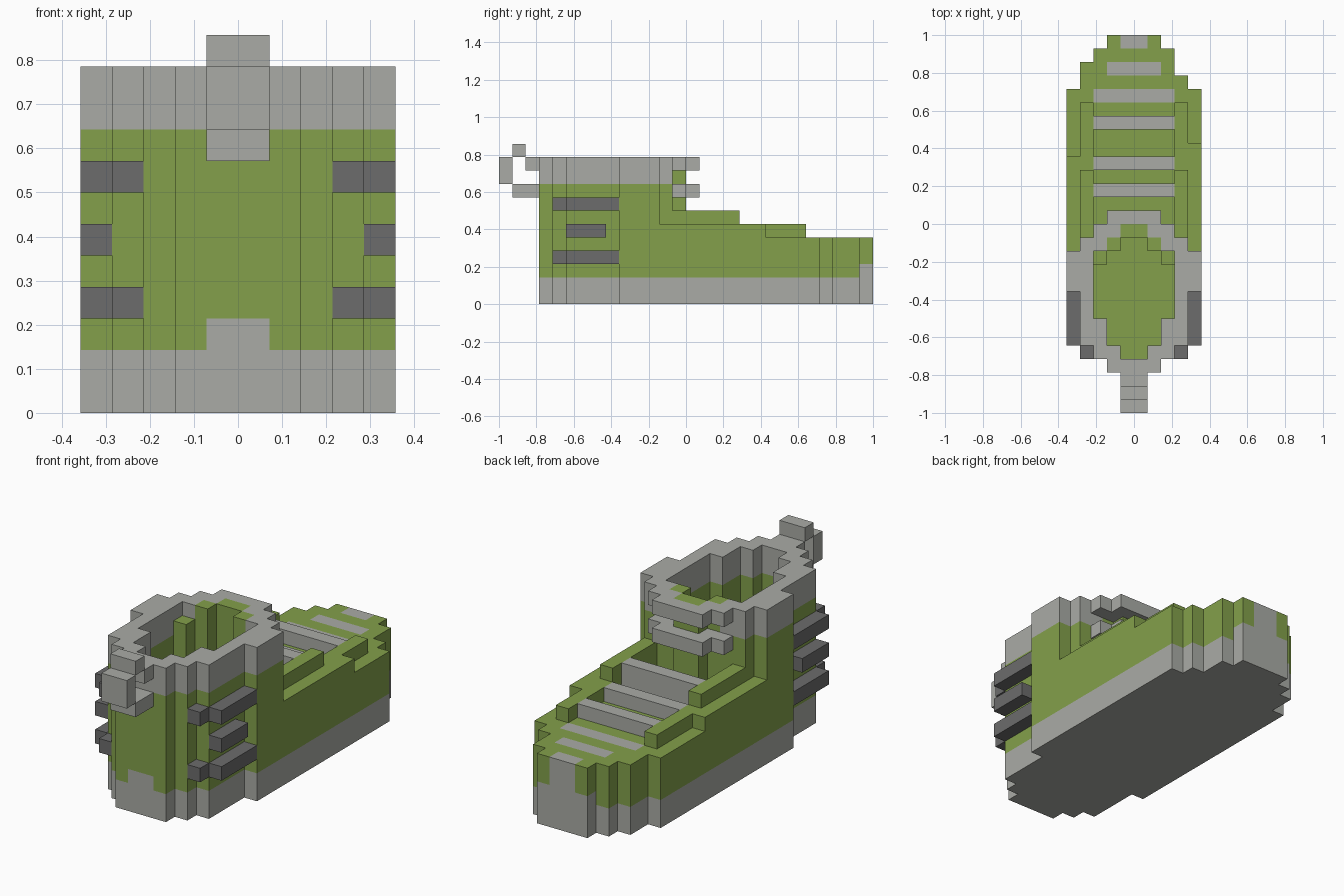
import bpy
import bmesh

if "Cube" in bpy.data.objects:
    bpy.data.objects.remove(bpy.data.objects["Cube"], do_unlink=True)

U = 2 / 28  # block size


def make_material(name, rgb):
    mat = bpy.data.materials.new(name)
    mat.use_nodes = True
    mat.diffuse_color = (*rgb, 1)
    mat.node_tree.nodes["Principled BSDF"].inputs["Base Color"].default_value = (*rgb, 1)
    return mat


MATS = {
    "grey": make_material("light_grey", (0.40, 0.41, 0.38)),
    "green": make_material("leaf_green", (0.227, 0.352, 0.070)),
    "dark": make_material("dark_grey", (0.150, 0.150, 0.150)),
}
cells = {}  # (column, row, layer) -> (part, colour)


def sides(a):
    """Both mirrored columns at distance a from the middle."""
    return (a, -1 - a)


def fill(part, colour, a_range, j_range, k_range):
    """Mirrored block of cells: distance from middle, row, layer."""
    for a in a_range:
        for i in sides(a):
            for j in j_range:
                for k in k_range:
                    cells[i, j, k] = (part, colour)


def half_width(j, right):
    """Stepped plan outline of the shoe, heel to toe."""
    if j < 5:
        return j - 1
    if j < 9:
        return 4
    if j < 24:
        return 5
    return {24: 4, 25: 3 if right else 4, 26: 3, 27: 2}[j]


def front_limit(a, k, right):
    """First empty row ahead of the upper at this height."""
    if k < 5:
        return 28
    if a == 4:
        return (20 if right else 19) if k == 5 else 12
    if a == 3:
        return {5: 23, 6: 18}.get(k, 13)
    return 14 if a == 0 else 13


def opening(j):
    """Half width of the foot opening."""
    return {4: 1, 5: 2, 6: 2, 11: 2, 12: 1}.get(j, 3 if 7 <= j <= 10 else 0)


# Sole, upper and collar share the stepped outline
for j in range(3, 28):
    for k in range(11):
        for a in range(5):
            for i in sides(a):
                right = i >= 0
                if a >= half_width(j, right) or j >= front_limit(a, k, right):
                    continue
                if k >= 3 and a < opening(j):
                    continue
                if k < 2:
                    cells[i, j, k] = ("sole", "grey")
                elif k < 9:
                    cells[i, j, k] = ("upper", "green")
                else:
                    cells[i, j, k] = ("collar", "grey")

# Tongue curving round the front of the opening
for a in range(3):
    fill("tongue", "green", [a], [13 - a], range(3, 10 if a == 2 else 11))
for i in sides(2):
    cells.pop((i, 11, 10), None)

# Toe guard, heel patch and flat toe stripes
fill("toe_guard", "grey", range(2), [27], [2])
fill("toe_guard", "grey", [0], [27], range(2, 5))
fill("heel_patch", "grey", [0], [3], [2])
fill("toe_stripe", "grey", range(2), [25], [4])
fill("toe_stripe", "grey", range(3), [23], [4])

# Lace bars over the vamp
for j, top in ((21, 6), (18, 6), (16, 7)):
    fill("lace_bars", "grey", range(3), [j], range(5, top))

# Curved laces around the tongue
for k in (8, 10):
    fill("ankle_laces", "grey", range(2), [14], [k])
    fill("ankle_laces", "grey", (1, 2), [13], [k])

# Heel stripes
for k in (3, 7):
    fill("heel_stripes", "dark", [4], range(5, 9), [k])
    fill("heel_stripes", "dark", [3], [4], [k])
fill("heel_stripes", "dark", [4], range(5, 8), [5])

# Pull loop behind the heel
for rows, layers in (((1, 2), [8]), ([0], (9, 10)), ([1], [11]), ([2], [10])):
    fill("pull_loop", "grey", [0], rows, layers)


def build(part):
    """Mesh the exposed sides of one part's blocks."""
    bm = bmesh.new()
    verts = {}
    colour = None
    for cell, (owner, cell_colour) in cells.items():
        if owner != part:
            continue
        colour = cell_colour
        for axis in range(3):
            for step in (0, 1):
                neighbour = list(cell)
                neighbour[axis] += 2 * step - 1
                if tuple(neighbour) in cells:
                    continue
                b, c = (axis + 1) % 3, (axis + 2) % 3
                corners = []
                for db, dc in ((0, 0), (1, 0), (1, 1), (0, 1)):
                    p = list(cell)
                    p[axis] += step
                    p[b] += db
                    p[c] += dc
                    key = tuple(p)
                    if key not in verts:
                        verts[key] = bm.verts.new((p[0] * U, p[1] * U - 1, p[2] * U))
                    corners.append(verts[key])
                bm.faces.new(corners if step else corners[::-1])
    mesh = bpy.data.meshes.new(part)
    bm.to_mesh(mesh)
    bm.free()
    mesh.materials.append(MATS[colour])
    bpy.context.collection.objects.link(bpy.data.objects.new(part, mesh))


for part_name in sorted({owner for owner, _ in cells.values()}):
    build(part_name)
